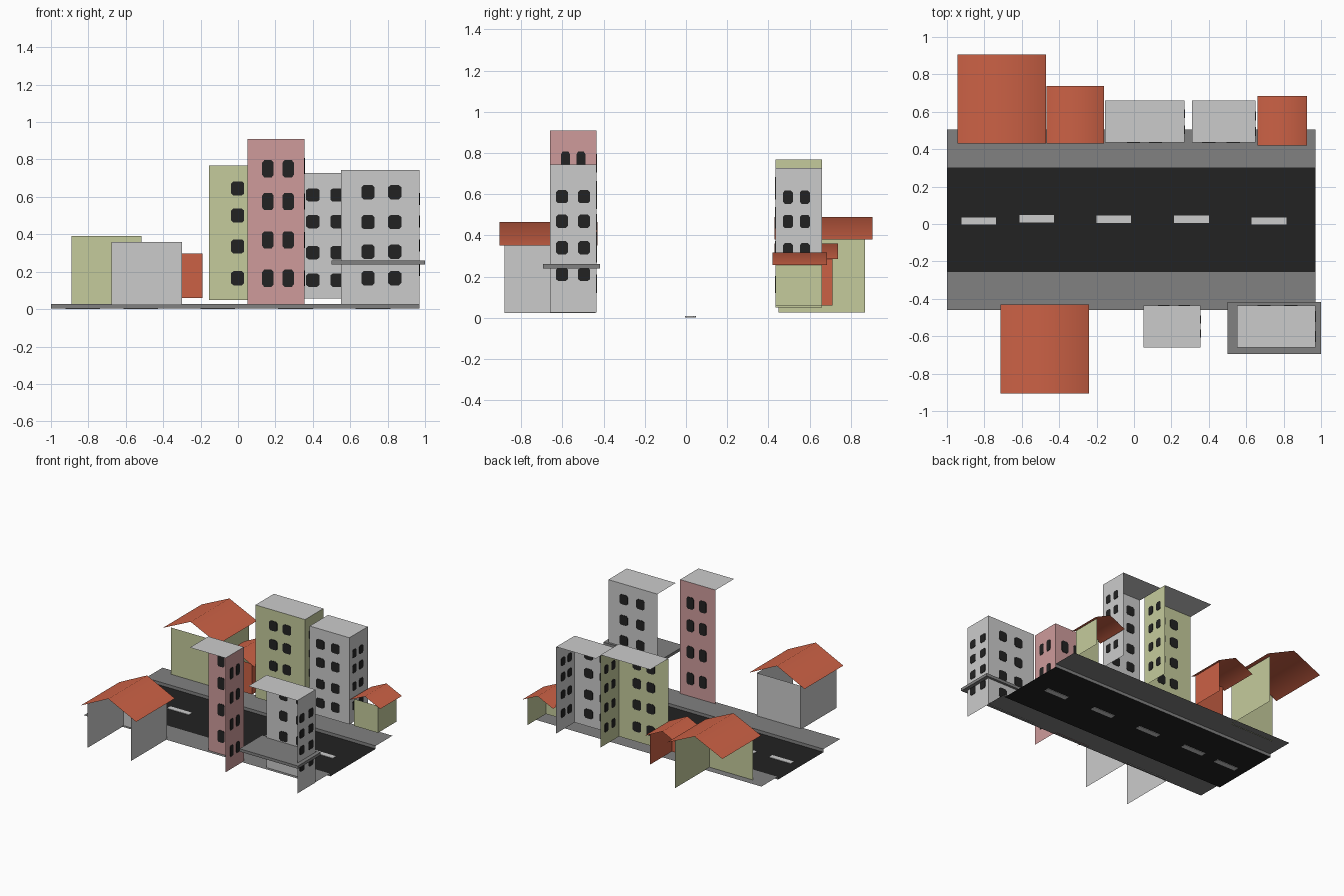
import bpy, math

if "Cube" in bpy.data.objects:
    bpy.data.objects.remove(bpy.data.objects["Cube"])


def material(name, rgb):
    m = bpy.data.materials.new(name)
    m.diffuse_color = (*rgb, 1)
    m.use_nodes = True
    m.node_tree.nodes["Principled BSDF"].inputs["Base Color"].default_value = m.diffuse_color
    return m


ASPHALT = material("asphalt black", (0.016, 0.016, 0.016))
PAVING = material("paving grey", (0.22, 0.22, 0.22))
GREY = material("light grey", (0.60, 0.60, 0.60))
GREEN = material("pale green", (0.56, 0.60, 0.335))
PINK = material("dusty pink", (0.62, 0.33, 0.33))
ORANGE = material("roof orange", (0.60, 0.12, 0.06))


def mesh(name, verts, faces, mat):
    me = bpy.data.meshes.new(name)
    me.from_pydata(verts, [], faces)
    me.materials.append(mat)
    ob = bpy.data.objects.new(name, me)
    bpy.context.collection.objects.link(ob)
    return ob


def level(name, x0, x1, y0, y1, z, mat):
    """Flat horizontal sheet."""
    return mesh(name, [(x0, y0, z), (x1, y0, z), (x1, y1, z), (x0, y1, z)],
                [(0, 1, 2, 3)], mat)


def wall(name, a, b, z0, z1, mat):
    """Vertical sheet between plan points a and b."""
    return mesh(name, [(*a, z0), (*b, z0), (*b, z1), (*a, z1)], [(0, 1, 2, 3)], mat)


def box(name, x0, x1, y0, y1, z0, z1, mat):
    v = [(x, y, z) for z in (z0, z1) for x, y in ((x0, y0), (x1, y0), (x1, y1), (x0, y1))]
    f = [(3, 2, 1, 0), (4, 5, 6, 7)] + [(i, (i + 1) % 4, (i + 1) % 4 + 4, i + 4) for i in range(4)]
    return mesh(name, v, f, mat)


def windows(name, axis, plane, cols, rows, w, h):
    """Thin octagonal plates, visible from both sides of a wall."""
    verts, faces = [], []
    cx, cz = w * 0.32, h * 0.35
    outline = [(w/2, -cz), (w/2, cz), (cx, h/2), (-cx, h/2),
               (-w/2, cz), (-w/2, -cz), (-cx, -h/2), (cx, -h/2)]
    for c in cols:
        for r in rows:
            b = len(verts)
            for d in (-0.003, 0.003):
                for u, v in outline:
                    p = (c + u, plane + d) if axis == "x" else (plane + d, c + u)
                    verts.append((*p, r + v))
            faces.append([b + i for i in range(8)])
            faces.append([b + 15 - i for i in range(8)])
            faces += [(b + i, b + 8 + i, b + 8 + (i + 1) % 8, b + (i + 1) % 8) for i in range(8)]
    return mesh(name, verts, faces, ASPHALT)


# Street: sunken road, raised pavements, kerbs and dashes
X0, X1 = -1.0, 0.97
level("road", X0, X1, -0.255, 0.30, 0.004, ASPHALT)
for side, y_in, y_out in (("front", -0.255, -0.46), ("back", 0.30, 0.505)):
    level(side + "_pavement", X0, X1, min(y_in, y_out), max(y_in, y_out), 0.028, PAVING)
    wall(side + "_kerb", (X0, y_in), (X1, y_in), 0.004, 0.028, PAVING)
for i, (x, y) in enumerate(((-0.83, 0.016), (-0.52, 0.028), (-0.108, 0.025),
                            (0.307, 0.025), (0.722, 0.016))):
    box(f"lane_dash_{i}", x - 0.093, x + 0.093, y - 0.02, y + 0.02, 0.0005, 0.0075, GREY)


def shell(name, x0, x1, street, rear, z0, z1, mat, left=False):
    """Street wall plus right wall; the rear stays open."""
    wall(name + "_street_wall", (x0, street), (x1, street), z0, z1, mat)
    wall(name + "_right_wall", (x1, street), (x1, rear), z0, z1, mat)
    if left:
        wall(name + "_left_wall", (x0, rear), (x0, street), z0, z1, mat)


def tower(name, x0, x1, street, rear, z0, z1, mat, cols, rows, size, side_cols, side_rows, side_size):
    shell(name, x0, x1, street, rear, z0, z1, mat)
    level(name + "_flat_roof", x0, x1, min(street, rear), max(street, rear), z1, GREY)
    windows(name + "_street_windows", "x", street, cols, rows, *size)
    windows(name + "_side_windows", "y", x1, side_cols, side_rows, *side_size)


def gable(name, x0, x1, y0, y1, eave, ridge):
    """Thin gabled roof sheet with a softly shaded ridge along y."""
    prof = ((x0, eave), ((x0 + x1) / 2, ridge), (x1, eave))
    ob = mesh(name, [(x, y, z) for x, z in prof for y in (y0, y1)],
              [(0, 2, 3, 1), (2, 4, 5, 3)], ORANGE)
    for p in ob.data.polygons:
        p.use_smooth = True


# Tall buildings
tower("pink_tower", 0.05, 0.355, -0.435, -0.66, 0.025, 0.91, PINK,
      (0.16, 0.268), (0.75, 0.575, 0.37, 0.165), (0.062, 0.092),
      (-0.585, -0.51), (0.765, 0.575, 0.37, 0.165), (0.042, 0.085))
tower("front_grey_tower", 0.55, 0.97, -0.435, -0.66, 0.025, 0.745, GREY,
      (0.695, 0.838), (0.625, 0.465, 0.307, 0.165), (0.07, 0.076),
      (-0.602, -0.495), (0.588, 0.468, 0.34, 0.21), (0.058, 0.064))
tower("green_tower", -0.155, 0.27, 0.435, 0.66, 0.05, 0.767, GREEN,
      (-0.002, 0.115), (0.645, 0.50, 0.335, 0.165), (0.07, 0.076),
      (0.505, 0.59), (0.63, 0.485, 0.335, 0.18), (0.045, 0.066))
tower("back_grey_tower", 0.31, 0.65, 0.435, 0.66, 0.057, 0.728, GREY,
      (0.40, 0.53), (0.61, 0.468, 0.302, 0.155), (0.072, 0.072),
      (0.495, 0.577), (0.585, 0.467, 0.33, 0.185), (0.048, 0.064))

# Canopy slab around the front grey tower
box("canopy_slab", 0.50, 1.0, -0.695, -0.417, 0.238, 0.26, PAVING)

# Small houses with gabled roofs
shell("large_green_house", -0.89, -0.515, 0.45, 0.87, 0.025, 0.39, GREEN)
gable("large_green_house_roof", -0.945, -0.47, 0.43, 0.905, 0.38, 0.49)
shell("orange_house", -0.44, -0.19, 0.445, 0.71, 0.06, 0.297, ORANGE)
gable("orange_house_roof", -0.467, -0.16, 0.43, 0.737, 0.285, 0.36)
shell("small_green_house", 0.69, 0.895, 0.435, 0.66, 0.057, 0.265, GREEN)
gable("small_green_house_roof", 0.66, 0.925, 0.42, 0.685, 0.255, 0.317)
shell("grey_house", -0.675, -0.30, -0.44, -0.88, 0.022, 0.36, GREY, left=True)
gable("grey_house_roof", -0.715, -0.24, -0.905, -0.43, 0.35, 0.465)
